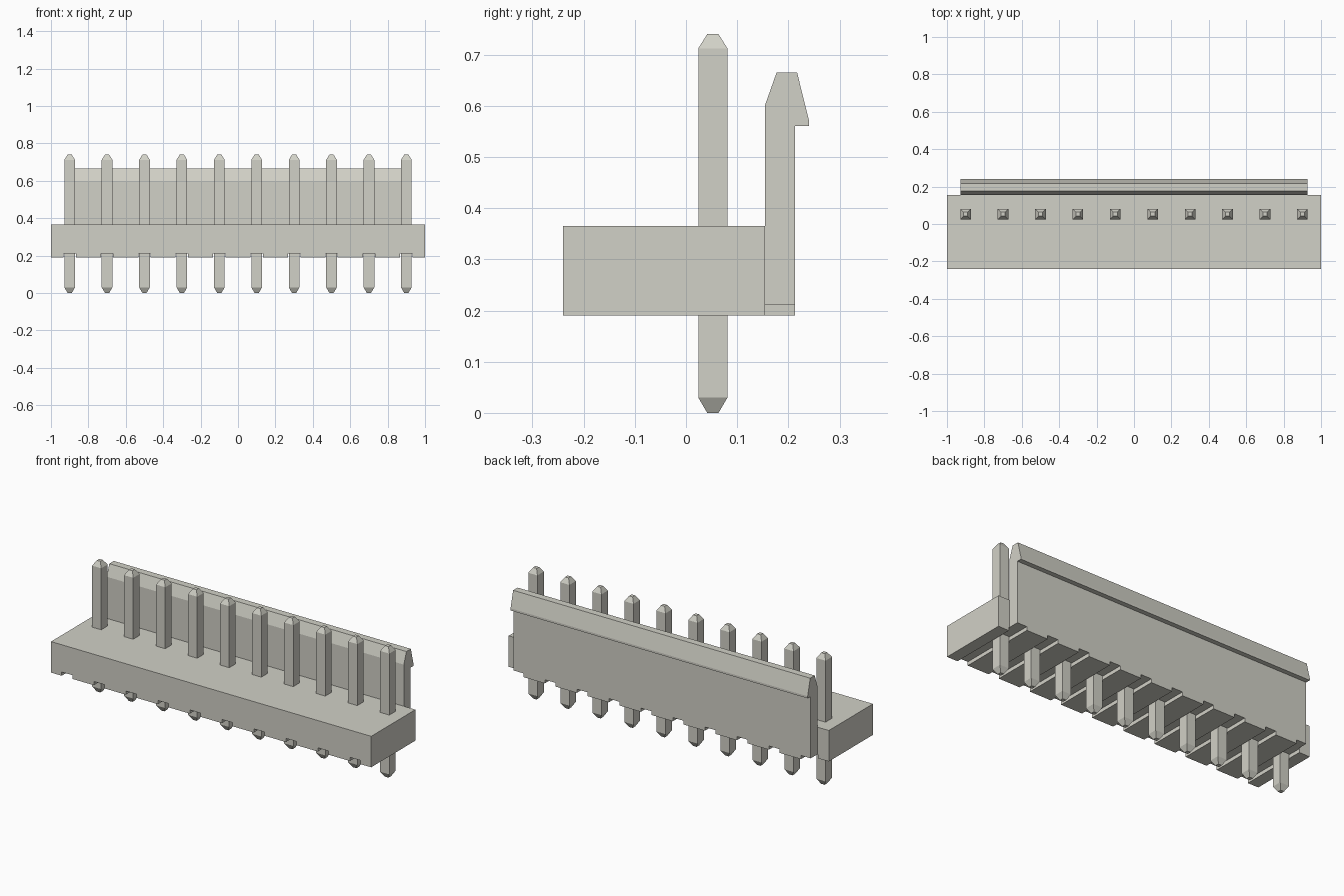
import bpy
import bmesh
from mathutils import Vector

cube = bpy.data.objects.get("Cube")
if cube:
    bpy.data.objects.remove(cube, do_unlink=True)

PIN_X = [-0.9 + 0.2 * i for i in range(10)]
PIN_Y = 0.0525
BASE_Z, GROOVE_Z, TOP_Z = 0.19, 0.211, 0.365
WALL_Y = 0.154

grey = bpy.data.materials.new("warm light grey")
colour = (0.64, 0.635, 0.57, 1.0)
grey.diffuse_color = colour
grey.use_nodes = True
grey.node_tree.nodes["Principled BSDF"].inputs["Base Color"].default_value = colour


def add_object(name, bm):
    bmesh.ops.recalc_face_normals(bm, faces=bm.faces)
    mesh = bpy.data.meshes.new(name)
    bm.to_mesh(mesh)
    bm.free()
    mesh.materials.append(grey)
    obj = bpy.data.objects.new(name, mesh)
    bpy.context.collection.objects.link(obj)
    return obj


def prism(bm, outline, offset):
    """Close an outline and extrude it along an offset."""
    face = bm.faces.new([bm.verts.new(p) for p in outline])
    new = bmesh.ops.extrude_face_region(bm, geom=[face])["geom"]
    verts = [v for v in new if isinstance(v, bmesh.types.BMVert)]
    bmesh.ops.translate(bm, verts=verts, vec=Vector(offset))


# Housing base: block outline with a groove under every pin
half_groove = 0.033
outline = [(-1, TOP_Z), (-1, BASE_Z)]
for x in PIN_X:
    a, b = x - half_groove, x + half_groove
    outline += [(a, BASE_Z), (a, GROOVE_Z), (b, GROOVE_Z), (b, BASE_Z)]
outline += [(1, BASE_Z), (1, TOP_Z)]
bm = bmesh.new()
prism(bm, [(x, -0.24, z) for x, z in outline], (0, WALL_Y + 0.24, 0))
add_object("housing_base", bm)

# Latch wall: hooked side profile along the back
profile = [(WALL_Y, BASE_Z), (0.213, BASE_Z), (0.213, 0.56), (0.24, 0.56),
           (0.24, 0.572), (0.217, 0.665), (0.177, 0.665), (WALL_Y, 0.6)]
bm = bmesh.new()
prism(bm, [(-0.928, y, z) for y, z in profile], (1.856, 0, 0))
latch = add_object("latch_wall", bm)

# Grooves carried on through the foot of the latch wall
bm = bmesh.new()
for x in PIN_X:
    a, b = x - half_groove, x + half_groove
    prism(bm, [(a, 0.1, 0.1), (b, 0.1, 0.1), (b, 0.1, GROOVE_Z), (a, 0.1, GROOVE_Z)],
          (0, 0.2, 0))
cutter = add_object("groove_cutter", bm)
cutter.hide_render = True
mod = latch.modifiers.new("grooves", 'BOOLEAN')
mod.operation = 'DIFFERENCE'
mod.solver = 'EXACT'
mod.object = cutter
bpy.context.view_layer.objects.active = latch
bpy.ops.object.modifier_apply(modifier=mod.name)
bpy.data.objects.remove(cutter, do_unlink=True)

# Square pins with tapered tips at both ends
PIN_RINGS = [(0.0, 0.011), (0.03, 0.0285), (0.712, 0.0285), (0.74, 0.011)]
for i, x in enumerate(PIN_X):
    bm = bmesh.new()
    rings = [[bm.verts.new((x + sx * r, PIN_Y + sy * r, z))
              for sx, sy in ((-1, -1), (1, -1), (1, 1), (-1, 1))]
             for z, r in PIN_RINGS]
    for low, high in zip(rings, rings[1:]):
        for k in range(4):
            n = (k + 1) % 4
            bm.faces.new((low[k], low[n], high[n], high[k]))
    bm.faces.new(rings[0])
    bm.faces.new(rings[-1])
    add_object(f"pin_{i + 1}", bm)
